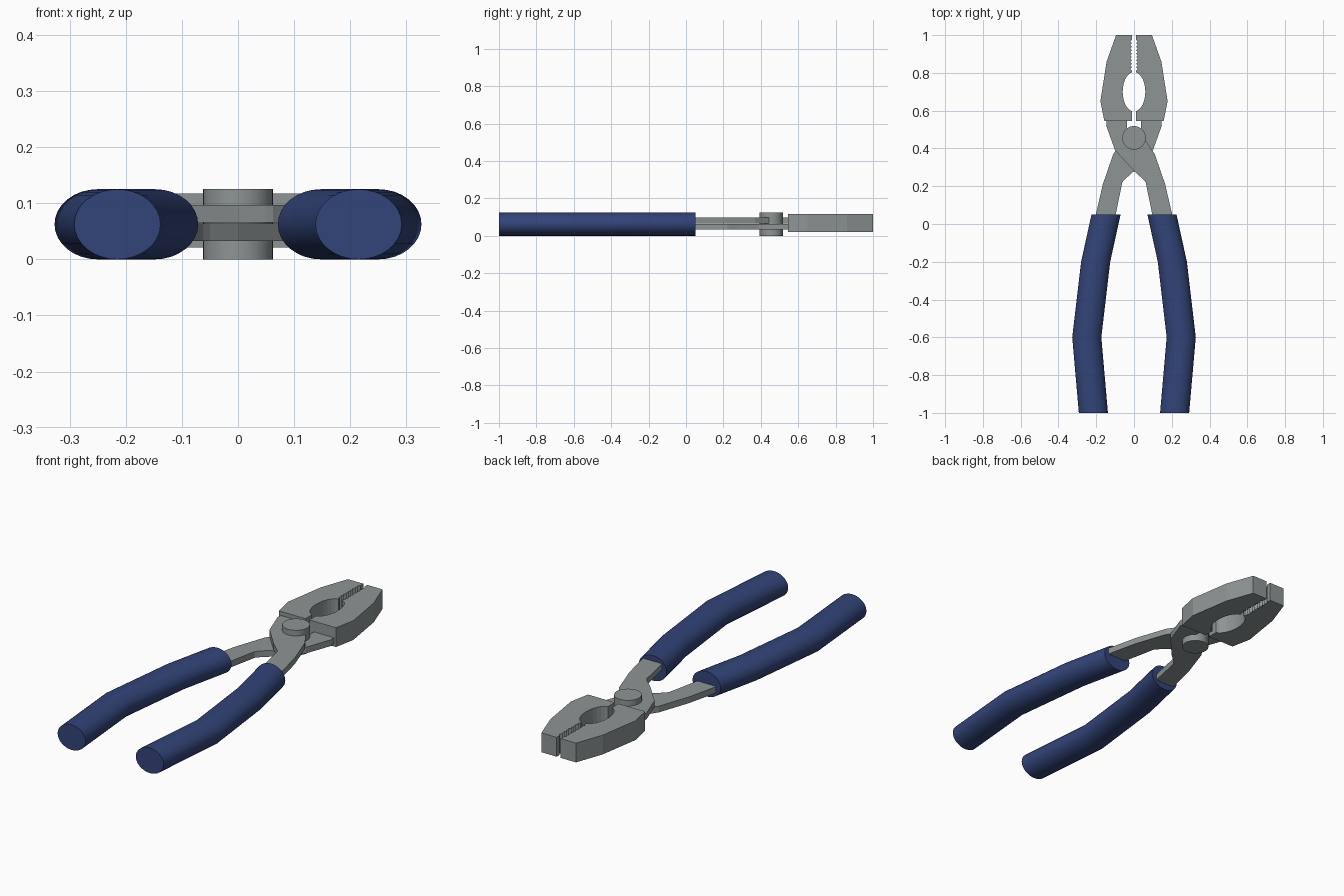
import bpy, bmesh, math
from mathutils import Vector

if "Cube" in bpy.data.objects:
    bpy.data.objects.remove(bpy.data.objects["Cube"])


def material(name, rgb):
    m = bpy.data.materials.new(name)
    m.diffuse_color = (*rgb, 1)
    m.use_nodes = True
    m.node_tree.nodes["Principled BSDF"].inputs["Base Color"].default_value = m.diffuse_color
    return m


steel = material("steel_grey", (0.27, 0.30, 0.30))
rubber = material("grip_blue", (0.032, 0.058, 0.190))


def finish(bm, name, mat):
    bmesh.ops.recalc_face_normals(bm, faces=bm.faces[:])
    me = bpy.data.meshes.new(name)
    bm.to_mesh(me)
    bm.free()
    me.materials.append(mat)
    ob = bpy.data.objects.new(name, me)
    bpy.context.collection.objects.link(ob)
    return ob


def smooth(ob):
    bpy.ops.object.select_all(action='DESELECT')
    ob.select_set(True)
    bpy.context.view_layer.objects.active = ob
    bpy.ops.object.shade_smooth_by_angle(angle=math.radians(40))


def plate(name, outline, z0, z1, side=1):
    """Extrude a flat outline from z0 to z1, mirrored in x when side is -1."""
    bm = bmesh.new()
    face = bm.faces.new([bm.verts.new((x * side, y, z0)) for x, y in outline])
    top = bmesh.ops.extrude_face_region(bm, geom=[face])["geom"]
    bmesh.ops.translate(bm, vec=(0, 0, z1 - z0),
                        verts=[v for v in top if isinstance(v, bmesh.types.BMVert)])
    return finish(bm, name, steel)


# Jaw outline: outer edge, slot, pipe-grip hollow, then teeth
jaw = [(0.095, 1.0), (0.145, 0.86), (0.178, 0.65), (0.157, 0.545), (0.011, 0.545)]
for i in range(13):
    a = math.radians(-80 + 160 * i / 12)
    jaw.append((0.06 * math.cos(a), 0.70 + 0.105 * math.sin(a)))
for i in range(9):
    y = 0.812 + i * 0.018
    jaw += [(0.011, y), (0.020, y + 0.009)]
jaw += [(0.011, 0.976), (0.011, 1.0)]

# Lever outline: from the handle on one side across the pivot to the other jaw
lever = [(0.10, 0.0), (0.205, 0.0), (0.20, 0.06), (0.165, 0.21), (0.11, 0.37),
         (0.05, 0.46), (-0.036, 0.50), (-0.036, 0.56), (-0.145, 0.56),
         (-0.147, 0.52), (-0.10, 0.39), (0.0, 0.28), (0.05, 0.235), (0.07, 0.17)]
lever[-1:] = [(0.062, 0.22), (0.097, 0.05)]


# Grip: oval section swept along a bent centre line
def grip(name, side):
    path = [(0.148, 0.05), (0.203, -0.20), (0.250, -0.60), (0.215, -1.0)]
    n = 32
    bm = bmesh.new()
    rings = []
    for x, y in path:
        rings.append([bm.verts.new((side * (x + 0.077 * math.cos(2 * math.pi * k / n)), y,
                                    0.0625 + 0.0625 * math.sin(2 * math.pi * k / n)))
                      for k in range(n)])
    for a, b in zip(rings, rings[1:]):
        for k in range(n):
            bm.faces.new((a[k], a[(k + 1) % n], b[(k + 1) % n], b[k]))
    bm.faces.new(rings[0])
    bm.faces.new(rings[-1])
    smooth(finish(bm, name, rubber))


for side, label in ((1, "right"), (-1, "left")):
    plate(label + "_jaw", jaw, 0.021, 0.117, side)
    grip(label + "_grip", side)
plate("upper_lever", lever, 0.066, 0.097, 1)
plate("lower_lever", lever, 0.033, 0.064, -1)

# Pivot pin
bm = bmesh.new()
bmesh.ops.create_cone(bm, cap_ends=True, segments=32, radius1=0.0625, radius2=0.0625, depth=0.125)
bmesh.ops.translate(bm, vec=Vector((0, 0.456, 0.0625)), verts=bm.verts[:])
smooth(finish(bm, "pivot_pin", steel))
